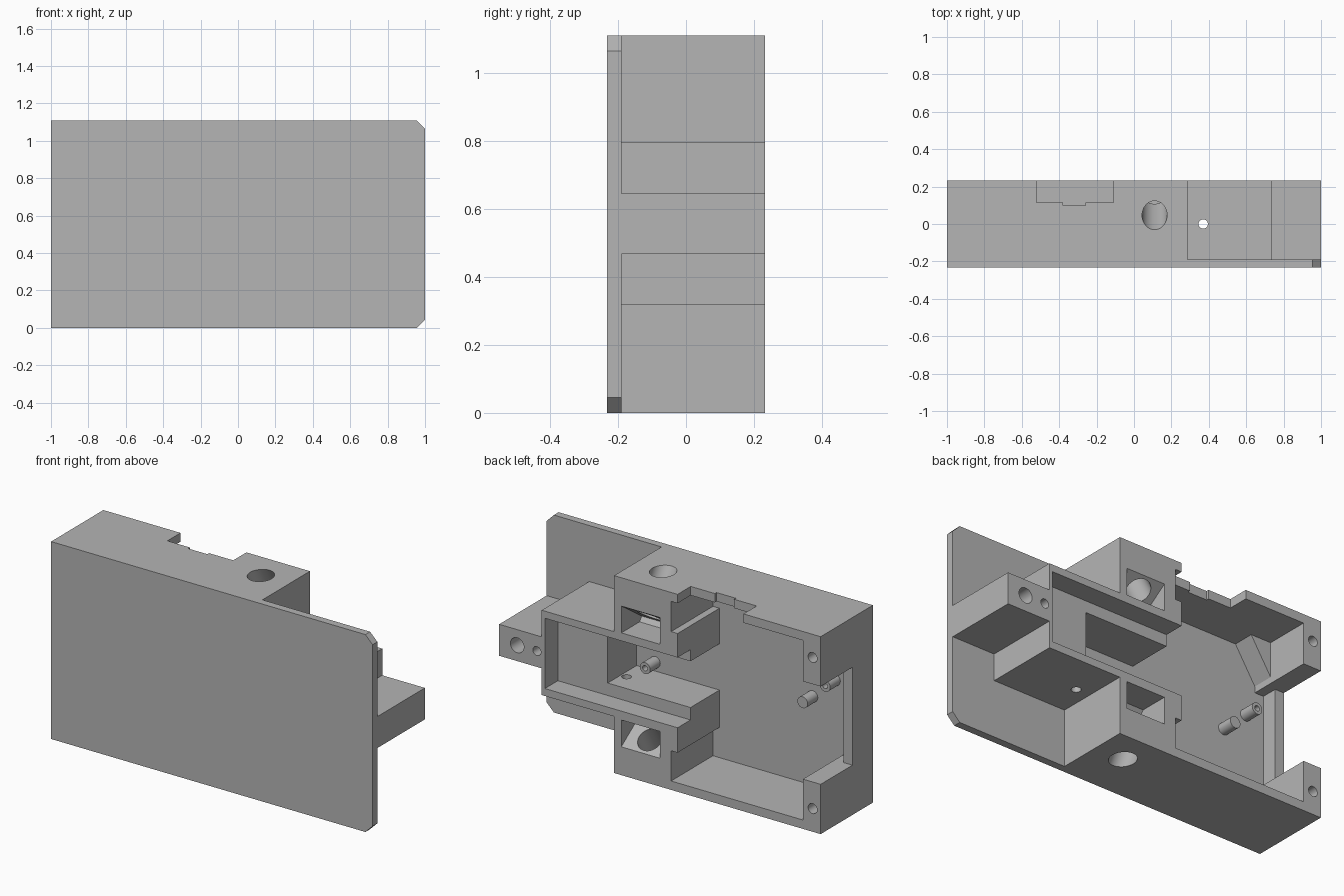
import bpy, bmesh, math
from mathutils import Matrix, Vector

if "Cube" in bpy.data.objects:
    bpy.data.objects.remove(bpy.data.objects["Cube"])

B, F, H = 0.232, -0.232, 1.11      # back face, front face, height
FLOOR = -0.14                      # depth of the main cavity

grey = bpy.data.materials.new("plain_grey")
grey.diffuse_color = (0.46, 0.46, 0.46, 1)
grey.use_nodes = True
grey.node_tree.nodes["Principled BSDF"].inputs["Base Color"].default_value = (0.46, 0.46, 0.46, 1)


def make(name, bm):
    bmesh.ops.recalc_face_normals(bm, faces=bm.faces)
    mesh = bpy.data.meshes.new(name)
    bm.to_mesh(mesh)
    bm.free()
    mesh.materials.append(grey)
    obj = bpy.data.objects.new(name, mesh)
    bpy.context.collection.objects.link(obj)
    return obj


def prism(name, points, axis, start, end):
    """Extrude a profile: xz points along y, or yz points along x."""
    bm = bmesh.new()
    place = (lambda p: (p[0], start, p[1])) if axis == "y" else (lambda p: (start, p[0], p[1]))
    face = bm.faces.new([bm.verts.new(place(p)) for p in points])
    moved = bmesh.ops.extrude_face_region(bm, geom=[face])["geom"]
    step = Vector((0, end - start, 0)) if axis == "y" else Vector((end - start, 0, 0))
    bmesh.ops.translate(bm, vec=step, verts=[v for v in moved if isinstance(v, bmesh.types.BMVert)])
    return make(name, bm)


def box(name, x0, x1, y0, y1, z0, z1):
    return prism(name, [(x0, z0), (x1, z0), (x1, z1), (x0, z1)], "y", y0, y1)


def rod(name, a, b, r):
    a, b = Vector(a), Vector(b)
    bm = bmesh.new()
    turn = (b - a).to_track_quat("Z", "Y").to_matrix().to_4x4()
    bmesh.ops.create_cone(bm, cap_ends=True, segments=32, radius1=r, radius2=r,
                          depth=(b - a).length, matrix=Matrix.Translation((a + b) / 2) @ turn)
    return make(name, bm)


def combine(target, tool, mode):
    mod = target.modifiers.new("combine", "BOOLEAN")
    mod.operation, mod.solver, mod.object = mode, "EXACT", tool
    bpy.context.view_layer.update()
    deps = bpy.context.evaluated_depsgraph_get()
    result = bpy.data.meshes.new_from_object(target.evaluated_get(deps))
    target.modifiers.clear()
    target.data = result
    bpy.data.objects.remove(tool)


def cut(tool):
    combine(housing, tool, "DIFFERENCE")


def add(tool):
    combine(housing, tool, "UNION")


def both(points):
    """A profile and its mirror about mid height."""
    return points, [(p, H - z) for p, z in points]


# Front plate with clipped corners, then the solid blocks behind it
c = 0.045
housing = prism("housing", [(-1, 0), (1 - c, 0), (1, c), (1, H - c), (1 - c, H), (-1, H)], "y", F, -0.19)
add(box("body", -1, 0.285, -0.21, B, 0, H))
add(box("extension", 0.2, 0.735, -0.21, B, 0.318, 0.795))
add(box("end_block", 0.7, 1, -0.19, B, 0.468, 0.645))

# Main cavity, with solid corner posts on the far side
cut(box("cavity", -0.89, -0.11, FLOOR, 0.3, 0.05, 1.06))
cut(box("side_cavity", -0.945, -0.8, FLOOR, 0.3, 0.28, 0.83))
cut(box("side_opening", -1.1, -0.9, -0.05, 0.3, 0.28, 0.83))

# Stepped channel running into the extension
cut(box("shallow_channel", -0.2, 0.715, 0.117, 0.3, 0.36, 0.755))
cut(box("deep_channel", -0.2, 0.405, FLOOR, 0.3, 0.43, 0.69))

# Column recesses, slanted pockets and slanted bores, top and bottom
for profile in both([(-0.2, 0.89), (-0.07, 0.89), (-0.07, 1.06), (-0.2, 1.06)]):
    cut(prism("recess", profile, "y", FLOOR, 0.3))
for profile in both([(0.26, 0.97), (0.05, 0.825), (0.07, 0.8), (0.26, 0.8)]):
    cut(prism("pocket", profile, "x", 0.0, 0.24))
for (y0, z0), (y1, z1) in both([(-0.01, 1.21), (0.17, 0.89)]):
    cut(rod("bore", (0.11, y0, z0), (0.11, y1, z1), 0.067))

# Notch in the top wall with its small centre step
cut(box("notch", -0.52, -0.11, 0.115, 0.3, 1.04, 1.2))
cut(box("notch_step", -0.38, -0.26, 0.1, 0.2, 1.04, 1.2))
add(box("notch_tab_left", -0.11, -0.07, 0.05, B, 1.06, H))

# Chamfer fillets in the cavity corners
for profile in both([(-0.9, 0.85), (-0.76, 1.07), (-0.9, 1.07)]):
    add(prism("fillet", profile, "y", -0.16, -0.02))

# Fastening holes
for x, z, r in [(0.888, 0.557, 0.042), (0.765, 0.557, 0.025), (-0.95, 0.98, 0.028), (-0.95, 0.13, 0.028)]:
    cut(rod("hole", (x, 0.1, z), (x, 0.3, z), r))
cut(rod("cross_hole", (0.37, 0, 0.2), (0.37, 0, 0.9), 0.025))

# Posts on the cavity floor, two of them hollow
for x, z, hollow in [(-0.83, 0.68, True), (-0.69, 0.55, False), (0.29, 0.48, True)]:
    post = rod("floor_post", (x, FLOOR - 0.02, z), (x, -0.05, z), 0.032)
    if hollow:
        combine(post, rod("post_hole", (x, -0.11, z), (x, 0, z), 0.015), "DIFFERENCE")
    add(post)

# Smooth shading on the round parts only
bpy.ops.object.select_all(action="DESELECT")
housing.select_set(True)
bpy.context.view_layer.objects.active = housing
bpy.ops.object.shade_smooth_by_angle(angle=math.radians(25))
